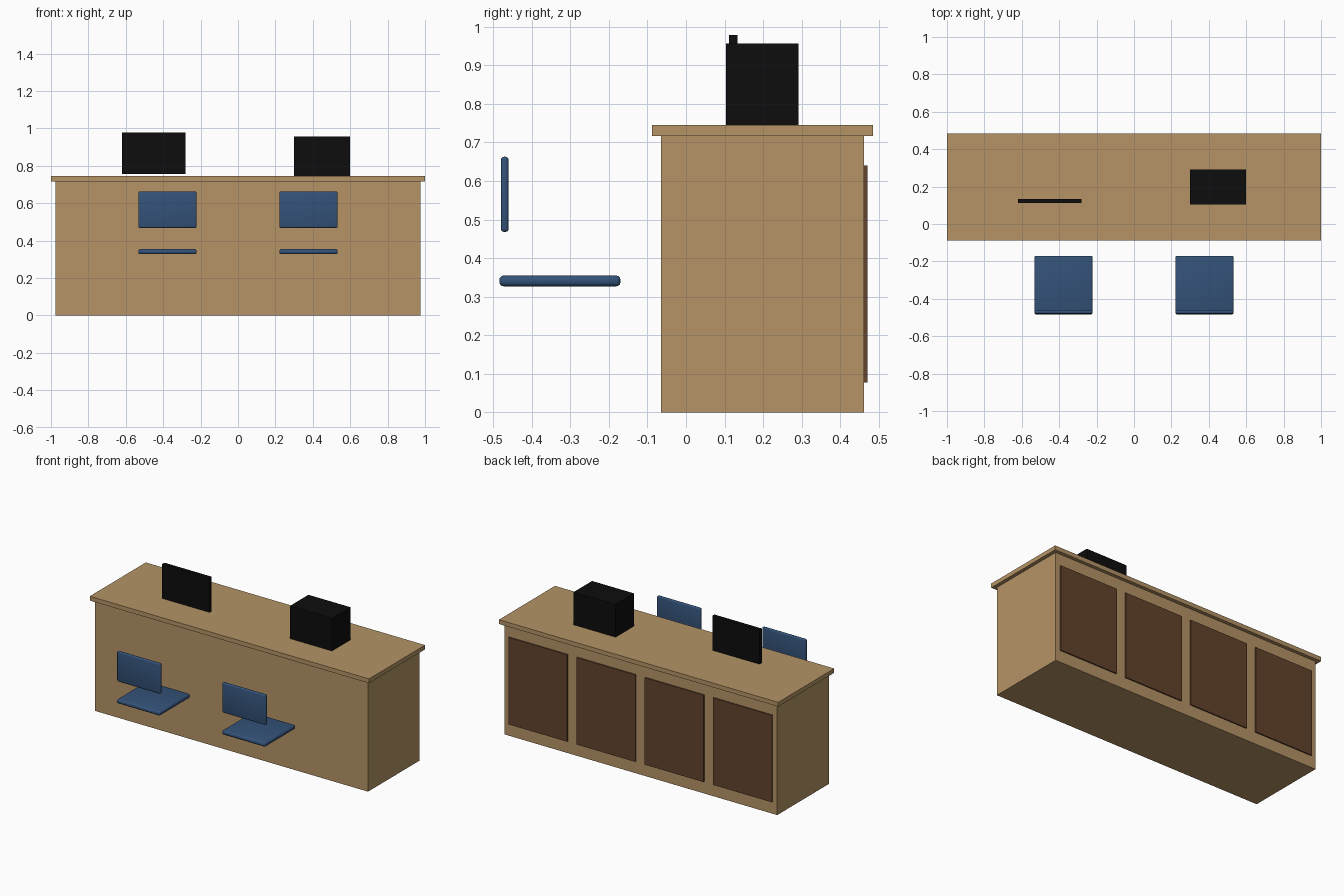
import bpy
import bmesh

cube = bpy.data.objects.get("Cube")
if cube:
    bpy.data.objects.remove(cube, do_unlink=True)


def make_material(name, colour):
    mat = bpy.data.materials.new(name)
    mat.use_nodes = True
    rgba = (*colour, 1.0)
    mat.diffuse_color = rgba
    mat.node_tree.nodes["Principled BSDF"].inputs["Base Color"].default_value = rgba
    return mat


wood = make_material("light wood", (0.46, 0.295, 0.133))
dark_wood = make_material("dark wood", (0.125, 0.056, 0.026))
blue = make_material("blue upholstery", (0.034, 0.085, 0.19))
black = make_material("black plastic", (0.004, 0.004, 0.004))


def box(name, xs, ys, zs, mat, bevel=0.0):
    """Box between (min, max) pairs; a bevel makes it a soft, smooth cushion."""
    bm = bmesh.new()
    bmesh.ops.create_cube(bm, size=1.0)
    for v in bm.verts:
        for axis, (lo, hi) in enumerate((xs, ys, zs)):
            v.co[axis] = hi if v.co[axis] > 0 else lo
    if bevel:
        bmesh.ops.bevel(bm, geom=bm.edges[:], offset=bevel, segments=3,
                        profile=0.5, affect='EDGES')
        for f in bm.faces:
            f.smooth = True
    mesh = bpy.data.meshes.new(name)
    bm.to_mesh(mesh)
    bm.free()
    mesh.materials.append(mat)
    obj = bpy.data.objects.new(name, mesh)
    bpy.context.collection.objects.link(obj)
    return obj


# Counter
box("counter_body", (-0.977, 0.977), (-0.065, 0.462), (0, 0.717), wood)
box("counter_top", (-1, 1), (-0.088, 0.485), (0.717, 0.745), wood)

# Four raised panels on the back
pitch, half = 0.4885, 0.211
for i in range(4):
    x = (i - 1.5) * pitch
    box(f"back_panel_{i + 1}", (x - half, x + half), (0.462, 0.47),
        (0.077, 0.64), dark_wood)

# Equipment on the counter
box("monitor", (-0.621, -0.282), (0.112, 0.134), (0.756, 0.979), black)
box("printer", (0.3, 0.6), (0.104, 0.292), (0.745, 0.957), black)

# Two chairs, each a floating seat and backrest
for side, x in (("right", -0.377), ("left", 0.377)):
    xs = (x - 0.156, x + 0.156)
    box(f"{side}_chair_seat", xs, (-0.484, -0.17), (0.327, 0.355), blue, 0.011)
    box(f"{side}_chair_backrest", xs, (-0.48, -0.46), (0.468, 0.663), blue, 0.008)
